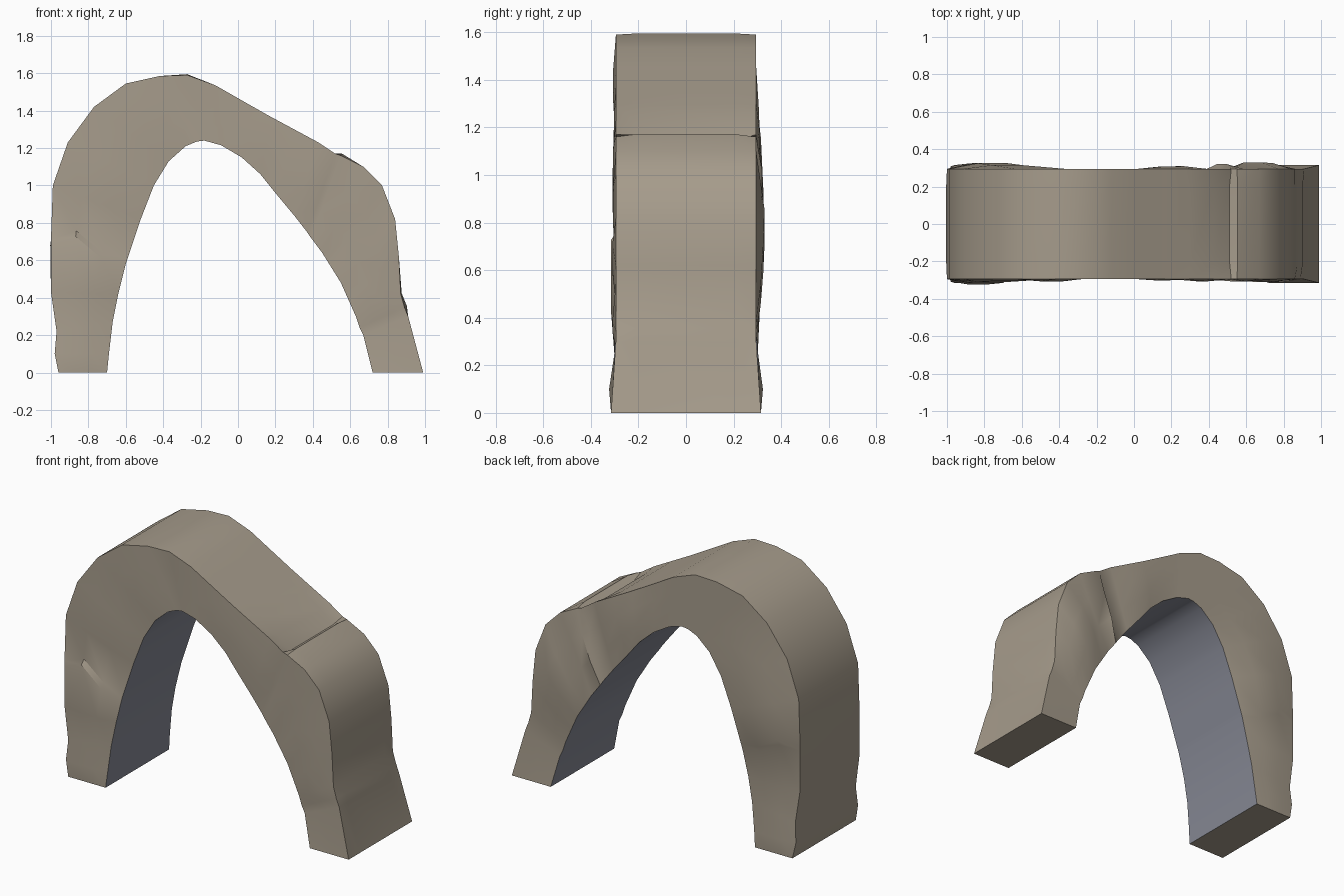
import bpy
import bmesh
import math
from mathutils import Vector

cube = bpy.data.objects.get("Cube")
if cube:
    bpy.data.objects.remove(cube, do_unlink=True)


def make_material(name, colour):
    mat = bpy.data.materials.new(name)
    mat.use_nodes = True
    mat.diffuse_color = (*colour, 1)
    mat.node_tree.nodes["Principled BSDF"].inputs["Base Color"].default_value = (*colour, 1)
    return mat


stone = make_material("tan stone", (0.38, 0.33, 0.26))
underside = make_material("blue grey underside", (0.24, 0.25, 0.30))

# Stations along the arch: outer x, outer z, inner x, inner z
stations = [
    (-.96, 0, -.70, 0), (-.98, .1, -.69, .1), (-.97, .22, -.67, .27),
    (-1, .43, -.64, .42), (-1, .68, -.60, .58), (-1, .71, -.59, .61),
    (-.99, 1, -.52, .82), (-.91, 1.23, -.45, 1), (-.77, 1.42, -.37, 1.13),
    (-.6, 1.545, -.28, 1.21), (-.42, 1.585, -.22, 1.235), (-.27, 1.59, -.18, 1.24),
    (-.12, 1.535, -.09, 1.215), (.02, 1.455, .02, 1.15), (.17, 1.37, .12, 1.06),
    (.3, 1.3, .2, .96), (.43, 1.23, .3, .84), (.52, 1.17, .37, .75),
    (.55, 1.16, .39, .72), (.67, 1.1, .45, .64), (.77, 1, .5, .56),
    (.84, .82, .55, .48), (.86, .62, .59, .39), (.87, .42, .63, .3),
    (.89, .35, .65, .24), (.91, .3, .67, .2), (.99, 0, .72, 0),
]

# Local relief, keyed by station number
front_bulge = {1: .015, 3: .02, 4: .02, 6: .015, 7: .01, 9: .012, 10: -.006,
               14: .008, 16: .012, 18: -.006, 19: .012, 20: -.006, 21: .015, 23: .015}
back_bulge = {1: .015, 3: .015, 4: .015, 5: .03, 6: .03, 7: .02, 14: .012,
              15: .014, 17: -.008, 18: .025, 19: -.005, 20: .035, 21: .03, 22: .02}
outer_step = {4: .004, 11: .005, 16: -.012, 17: -.025, 18: .012, 23: .006, 24: .014, 25: -.006}
crack_lift = {4: .08, 5: .08}


def section(i):
    """Closed ring of points around the arch at one station."""
    ox, oz, ix, iz = stations[i]
    outer, inner = Vector((ox, 0, oz)), Vector((ix, 0, iz))
    flare = .02 * max(0, 1 - oz / .3)
    half = .295 + flare
    out = (outer - inner).normalized() * outer_step.get(i, 0)

    def at(t, y, lift=0):
        point = outer.lerp(inner, t)
        return Vector((point.x, y, point.z + lift))

    front = -half - front_bulge.get(i, 0)
    back = half + back_bulge.get(i, 0)
    lift = crack_lift.get(i, 0)
    return [at(0, -half), at(0, -.21) + out, at(0, .21) + out, at(0, half),
            at(.33, back, lift / 2), at(.67, back), at(1, half),
            at(1, -half), at(.67, front), at(.33, front, lift)]


# Stone arch lofted through the stations
bm = bmesh.new()
rings = [[bm.verts.new(p) for p in section(i)] for i in range(len(stations))]
count = len(rings[0])
for a, b in zip(rings, rings[1:]):
    for j in range(count):
        k = (j + 1) % count
        face = bm.faces.new((a[j], a[k], b[k], b[j]))
        face.material_index = 1 if j == 6 else 0
bm.faces.new(rings[0])
bm.faces.new(rings[-1])
bmesh.ops.recalc_face_normals(bm, faces=bm.faces)

mesh = bpy.data.meshes.new("stone_arch")
bm.to_mesh(mesh)
bm.free()
mesh.materials.append(stone)
mesh.materials.append(underside)
arch = bpy.data.objects.new("stone_arch", mesh)
bpy.context.collection.objects.link(arch)

# Soft shading on the weathered faces, crisp corners
bpy.ops.object.select_all(action="DESELECT")
arch.select_set(True)
bpy.context.view_layer.objects.active = arch
bpy.ops.object.shade_smooth_by_angle(angle=math.radians(35))
